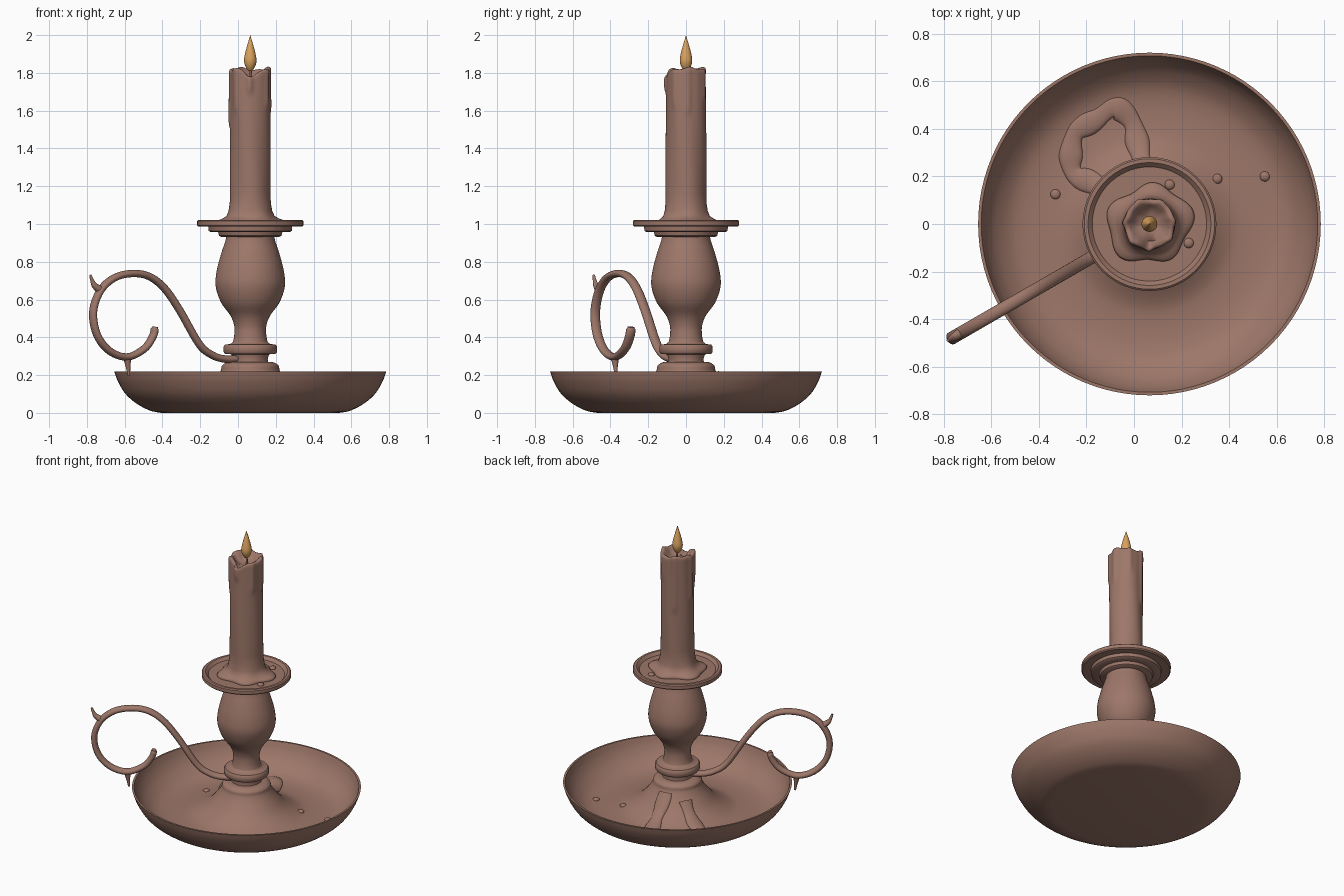
import bpy, bmesh, math
from mathutils import Vector

if "Cube" in bpy.data.objects:
    bpy.data.objects.remove(bpy.data.objects["Cube"])

CX = 0.065          # candle axis


def material(name, rgb):
    m = bpy.data.materials.new(name)
    m.diffuse_color = (*rgb, 1)
    m.use_nodes = True
    m.node_tree.nodes["Principled BSDF"].inputs["Base Color"].default_value = m.diffuse_color
    return m


BROWN = material("warm brown", (0.34, 0.185, 0.143))
AMBER = material("flame amber", (0.70, 0.36, 0.11))


def finish(name, bm, mat, angle=40):
    bmesh.ops.remove_doubles(bm, verts=bm.verts, dist=1e-5)
    bmesh.ops.recalc_face_normals(bm, faces=bm.faces)
    me = bpy.data.meshes.new(name)
    bm.to_mesh(me)
    bm.free()
    me.materials.append(mat)
    for p in me.polygons:
        p.use_smooth = True
    me.set_sharp_from_angle(angle=math.radians(angle))
    ob = bpy.data.objects.new(name, me)
    bpy.context.collection.objects.link(ob)
    return ob


def spline(pts, n=6):
    """Catmull-Rom curve through the points."""
    pts = [Vector(p) for p in pts]
    out = []
    for i in range(len(pts) - 1):
        a, b = pts[max(i - 1, 0)], pts[i]
        c, d = pts[i + 1], pts[min(i + 2, len(pts) - 1)]
        for k in range(n):
            t = k / n
            out.append(0.5 * (2 * b + (c - a) * t + (2 * a - 5 * b + 4 * c - d) * t * t
                              + (3 * b - a - 3 * c + d) * t ** 3))
    return out + [pts[-1]]


def skin(bm, rings, caps=False):
    vs = [[bm.verts.new(p) for p in r] for r in rings]
    n = len(rings[0])
    for a, b in zip(vs, vs[1:]):
        for i in range(n):
            j = (i + 1) % n
            bm.faces.new((a[i], a[j], b[j], b[i]))
    if caps:
        bm.faces.new(vs[0])
        bm.faces.new(vs[-1])


def lathe(name, profile, mat=BROWN, segs=96, angle=40):
    bm = bmesh.new()
    turn = [2 * math.pi * i / segs for i in range(segs)]
    skin(bm, [[(CX + r * math.cos(t), r * math.sin(t), z) for t in turn] for r, z in profile])
    return finish(name, bm, mat, angle)


def sweep(name, path, ref, wide, high, scale=lambda t: 1, mat=BROWN, segs=16):
    """Elliptical section along a path; 'high' lies along ref."""
    bm, rings, n = bmesh.new(), [], len(path)
    for i, p in enumerate(path):
        tan = (path[min(i + 1, n - 1)] - path[max(i - 1, 0)]).normalized()
        side = tan.cross(ref).normalized()
        up = side.cross(tan)
        k = scale(i / (n - 1))
        rings.append([p + k * (side * wide * math.cos(a) + up * high * math.sin(a))
                      for a in (2 * math.pi * j / segs for j in range(segs))])
    skin(bm, rings, True)
    return finish(name, bm, mat, 50)


# Tray with its flared central foot
outer = spline([(0.47, 0), (0.53, 0.012), (0.60, 0.048), (0.66, 0.10), (0.70, 0.165), (0.72, 0.22)])
inner = spline([(0.707, 0.22), (0.685, 0.165), (0.645, 0.11), (0.58, 0.062), (0.50, 0.042),
                (0.40, 0.042), (0.33, 0.058), (0.25, 0.105), (0.19, 0.17), (0.158, 0.22),
                (0.15, 0.25), (0.125, 0.267), (0.095, 0.27)])
lathe("tray", [(0, 0)] + [tuple(p) for p in outer + inner] + [(0, 0.27)])


def floor_z(x, y):
    r = math.hypot(x - CX, y)
    return min(inner, key=lambda p: abs(p[0] - r))[1] if r < 0.15 else next(
        (b[1] + (a[1] - b[1]) * (r - b[0]) / (a[0] - b[0])
         for a, b in zip(inner, inner[1:]) if b[0] <= r <= a[0]), 0.25)


# Turned stem with collar
vase = spline([(0.092, 0.375), (0.085, 0.41), (0.085, 0.46), (0.105, 0.515), (0.155, 0.585),
               (0.183, 0.67), (0.178, 0.75), (0.155, 0.84), (0.132, 0.91), (0.127, 0.94)])
lathe("stem", [(0, 0.26), (0.097, 0.26), (0.092, 0.285), (0.1, 0.31), (0.134, 0.313),
               (0.141, 0.322), (0.141, 0.352), (0.134, 0.361), (0.105, 0.365)]
      + [tuple(p) for p in vase] + [(0, 0.94)])

# Stepped drip plate
lathe("drip_plate", [(0, 0.932), (0.155, 0.932), (0.165, 0.938), (0.17, 0.957), (0.21, 0.957),
                     (0.22, 0.964), (0.222, 0.986), (0.274, 0.986), (0.281, 0.993), (0.281, 1.016),
                     (0.274, 1.022), (0.258, 1.022), (0.248, 1.012), (0.24, 1.003), (0, 1.003)])

# Scrolled handle in a vertical plane 30 degrees behind the -x axis
ca, sa = math.cos(math.radians(30)), math.sin(math.radians(30))
LATERAL = Vector((sa, -ca, 0))


def hp(x, z):       # front-view position to a point in the handle plane
    s = (CX - x) / ca
    return Vector((x, -s * sa, z))


path = spline([hp(*p) for p in [(-0.01, 0.285), (-0.07, 0.285), (-0.135, 0.305), (-0.206, 0.365),
               (-0.31, 0.545), (-0.39, 0.66), (-0.47, 0.722), (-0.56, 0.738), (-0.656, 0.714),
               (-0.73, 0.645), (-0.767, 0.534), (-0.746, 0.413), (-0.68, 0.328), (-0.587, 0.296),
               (-0.497, 0.339), (-0.45, 0.407), (-0.44, 0.455)]])
sweep("handle", path, LATERAL, 0.0195, 0.027,
      lambda t: 1 if t < 0.985 else 0.75)

# Thorn spurs on the handle
for name, pts in (("upper_spur", [(-0.728, 0.65), (-0.757, 0.672), (-0.77, 0.695), (-0.782, 0.73)]),
                  ("lower_spur", [(-0.587, 0.295), (-0.584, 0.265), (-0.581, 0.235), (-0.577, 0.195)])):
    sweep(name, spline([hp(*p) for p in pts]), LATERAL, 0.024, 0.024,
          lambda t: 1 - 0.75 * t ** 0.8)

# Candle: puddled foot, dripping sides, wavy rim and hollow top
DRIPS = [(-1.6, 1.70, 0.012), (-0.6, 1.62, 0.007), (0.1, 1.59, 0.007), (1.1, 1.66, 0.006),
         (2.0, 1.45, 0.008), (3.1, 1.52, 0.009), (3.9, 1.6, 0.006)]


def candle_rings(t):
    puddle = 0.167 + 0.013 * math.sin(5 * t + 0.4) + 0.01 * math.cos(2 * t - 0.6)
    front = math.exp(-((t - 1.5 * math.pi) / 0.36) ** 2)
    top = 1.822 + 0.007 * math.sin(3 * t + 1) + 0.004 * math.sin(7 * t) - 0.05 * front

    def side(z):
        r = 0.106 + 0.002 * math.sin(4 * t + 6 * z)
        for a, end, amp in DRIPS:
            d = (t - a + math.pi) % (2 * math.pi) - math.pi
            r += amp * math.exp(-(d / 0.16) ** 2) / (1 + math.exp(-(z - end) / 0.008))
        return r
    rows = [(0, 1.0), (puddle, 1.0), (puddle + 0.003, 1.01), (puddle - 0.006, 1.02),
            (0.6 * puddle + 0.045, 1.027), (0.25 * puddle + 0.083, 1.042),
            (0.1 * puddle + 0.098, 1.07), (0.109, 1.11)]
    for k in range(36):
        z = 1.15 + (top - 0.012 - 1.15) * k / 35
        rows.append((side(z), z))
    r = side(top)
    return rows + [(r - 0.003, top - 0.003), (r - 0.012, top), (r - 0.024, top - 0.006),
                   (0.072, top - 0.028), (0.045, 1.772), (0.02, 1.765), (0, 1.764)]


N = 96
turns = [2 * math.pi * i / N for i in range(N)]
cols = [candle_rings(t) for t in turns]
bm = bmesh.new()
skin(bm, [[(CX + c[k][0] * math.cos(t), c[k][0] * math.sin(t), c[k][1])
           for c, t in zip(cols, turns)] for k in range(len(cols[0]))])
finish("candle", bm, BROWN, 60)

# Wick and flame
sweep("wick", spline([(CX, 0, 1.755), (CX + 0.003, 0, 1.79), (CX, 0, 1.83)]),
      Vector((0, 1, 0)), 0.006, 0.006, segs=10)
flame = spline([(0, 1.808), (0.014, 1.815), (0.028, 1.84), (0.033, 1.868), (0.027, 1.905),
                (0.015, 1.95), (0.006, 1.98), (0, 2.0)])
lathe("flame", [(max(p[0], 0), p[1]) for p in flame], AMBER, 32, 80)

# Wax run looping over the tray floor
run = spline([(0.045, 0.16), (0.035, 0.25), (0.015, 0.34), (-0.01, 0.43), (-0.08, 0.49),
              (-0.16, 0.44), (-0.245, 0.385), (-0.265, 0.29), (-0.25, 0.21), (-0.17, 0.17),
              (-0.08, 0.12)], 8)
sweep("wax_run", [Vector((x, y, floor_z(x, y))) for x, y in run], Vector((0, 0, 1)), 0.046, 0.016,
      lambda t: 0.95 + 0.15 * math.sin(38 * t))

# Fallen wax drops on the tray and plate
for i, (x, y, z) in enumerate([(0.35, 0.19, None), (0.55, 0.2, None), (-0.33, 0.125, None),
                               (0.15, 0.165, 1.005), (0.23, -0.08, 1.005)]):
    bm = bmesh.new()
    bmesh.ops.create_uvsphere(bm, u_segments=20, v_segments=12, radius=0.021)
    bmesh.ops.scale(bm, vec=(1, 1, 0.6), verts=bm.verts)
    bmesh.ops.translate(bm, vec=(x, y, floor_z(x, y) if z is None else z), verts=bm.verts)
    finish(f"wax_drop_{i + 1}", bm, BROWN)
